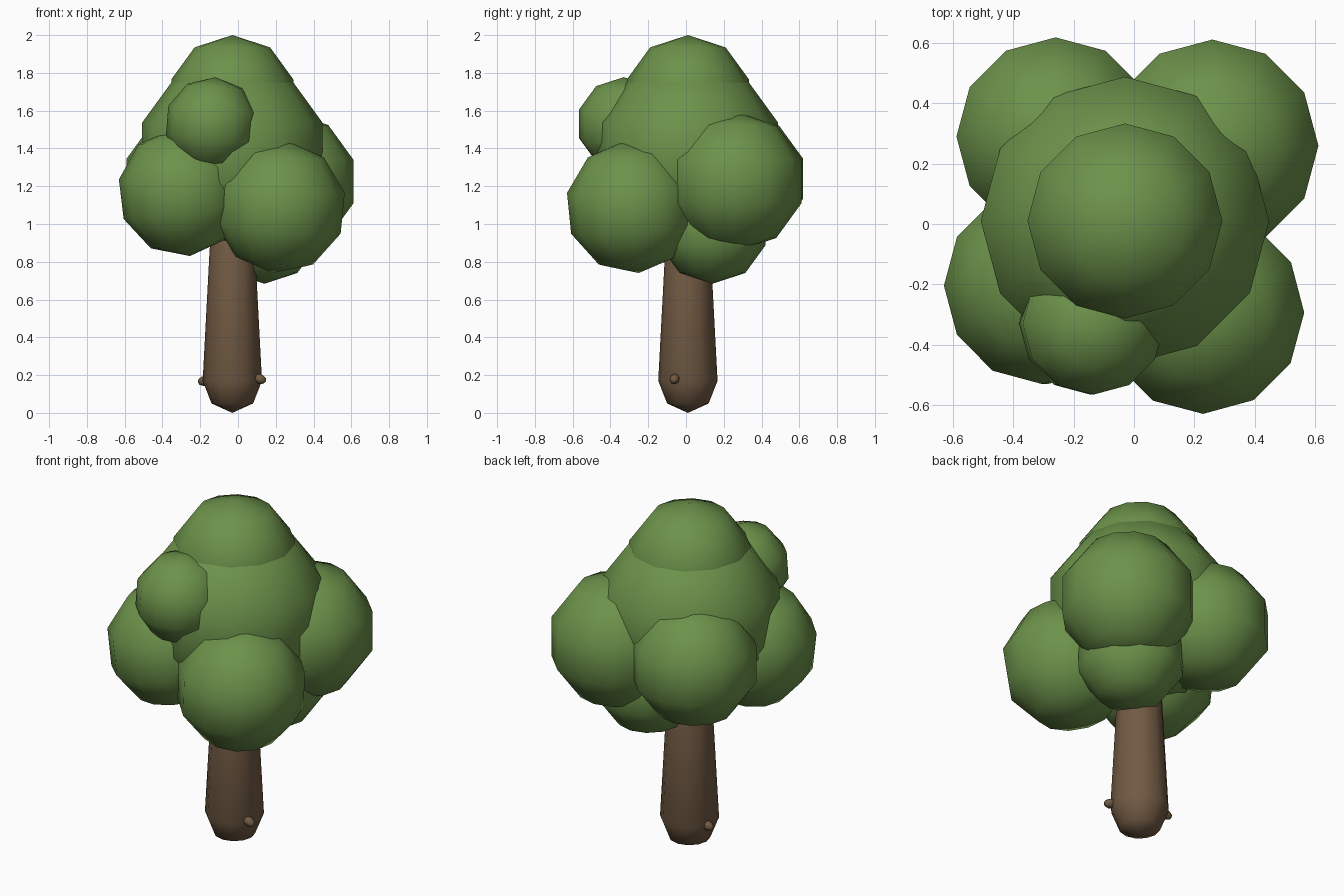
import bpy, bmesh, math
from mathutils import Vector

if "Cube" in bpy.data.objects:
    bpy.data.objects.remove(bpy.data.objects["Cube"])


def material(name, rgb):
    m = bpy.data.materials.new(name)
    m.diffuse_color = (*rgb, 1.0)
    m.use_nodes = True
    m.node_tree.nodes["Principled BSDF"].inputs["Base Color"].default_value = m.diffuse_color
    return m


leaf_green = material("leaf_green", (0.150, 0.288, 0.069))
bark_brown = material("bark_brown", (0.165, 0.102, 0.056))


def ball(name, loc, radius, mat, axis=(0, 0, 1), stretch=1.0, segments=12, rings=5):
    """Low-poly smooth ball, optionally stretched along and tilted to an axis."""
    bpy.ops.mesh.primitive_uv_sphere_add(segments=segments, ring_count=rings, radius=radius)
    ob = bpy.context.object
    ob.name = name
    bpy.ops.object.shade_smooth()
    for v in ob.data.vertices:
        v.co.z *= stretch
    ob.rotation_mode = 'QUATERNION'
    ob.rotation_quaternion = Vector((0, 0, 1)).rotation_difference(Vector(axis))
    ob.location = loc
    ob.data.materials.append(mat)
    return ob


# Foliage clumps: name, centre, radius, tilt axis
clumps = [
    ("crown_top", (-0.03, 0.01, 1.66), 0.34, (0, 0, 1)),
    ("crown_middle", (-0.03, 0.01, 1.38), 0.503, (0, 0, 1)),
    ("clump_front_left", (-0.295, -0.205, 1.17), 0.342, (-0.12, 0, 1)),
    ("clump_front_right", (0.22, -0.285, 1.09), 0.353, (0.1, -0.1, 1)),
    ("clump_back_right", (0.26, 0.26, 1.225), 0.37, (0, 0, 1)),
    ("clump_back_left", (-0.26, 0.29, 1.24), 0.346, (0, 0, 1)),
    ("clump_small_front", (-0.14, -0.33, 1.53), 0.248, (0.08, 0, 1)),
    ("clump_low_back", (0.14, 0.14, 0.98), 0.296, (0, 0, 1)),
]
for name, loc, r, axis in clumps:
    ball(name, loc, r, leaf_green, axis)

# Trunk: tapered 12-sided column with a rounded foot
SIDES = 12
profile = [(0.11, 0.05), (0.157, 0.17), (0.12, 0.87), (0.08, 1.0)]
bm = bmesh.new()
rings = []
for r, z in profile:
    rings.append([bm.verts.new((r * math.cos(2 * math.pi * i / SIDES),
                                r * math.sin(2 * math.pi * i / SIDES), z))
                  for i in range(SIDES)])
foot = bm.verts.new((0, 0, 0))
tip = bm.verts.new((0, 0, 1.05))
for i in range(SIDES):
    j = (i + 1) % SIDES
    bm.faces.new((foot, rings[0][j], rings[0][i]))
    bm.faces.new((tip, rings[-1][i], rings[-1][j]))
    for a, b in zip(rings, rings[1:]):
        bm.faces.new((a[i], a[j], b[j], b[i]))
for f in bm.faces:
    f.smooth = True
mesh = bpy.data.meshes.new("trunk")
bm.to_mesh(mesh)
bm.free()
trunk = bpy.data.objects.new("trunk", mesh)
trunk.location = (-0.03, 0.01, 0)
mesh.materials.append(bark_brown)
bpy.context.collection.objects.link(trunk)

# Small twig stubs near the foot
ball("twig_right", (0.112, -0.06, 0.18), 0.027, bark_brown, (1, -0.15, -0.3), 1.45, 8)
ball("twig_left", (-0.175, 0.05, 0.17), 0.027, bark_brown, (-1, 0.15, -0.2), 1.45, 8)
